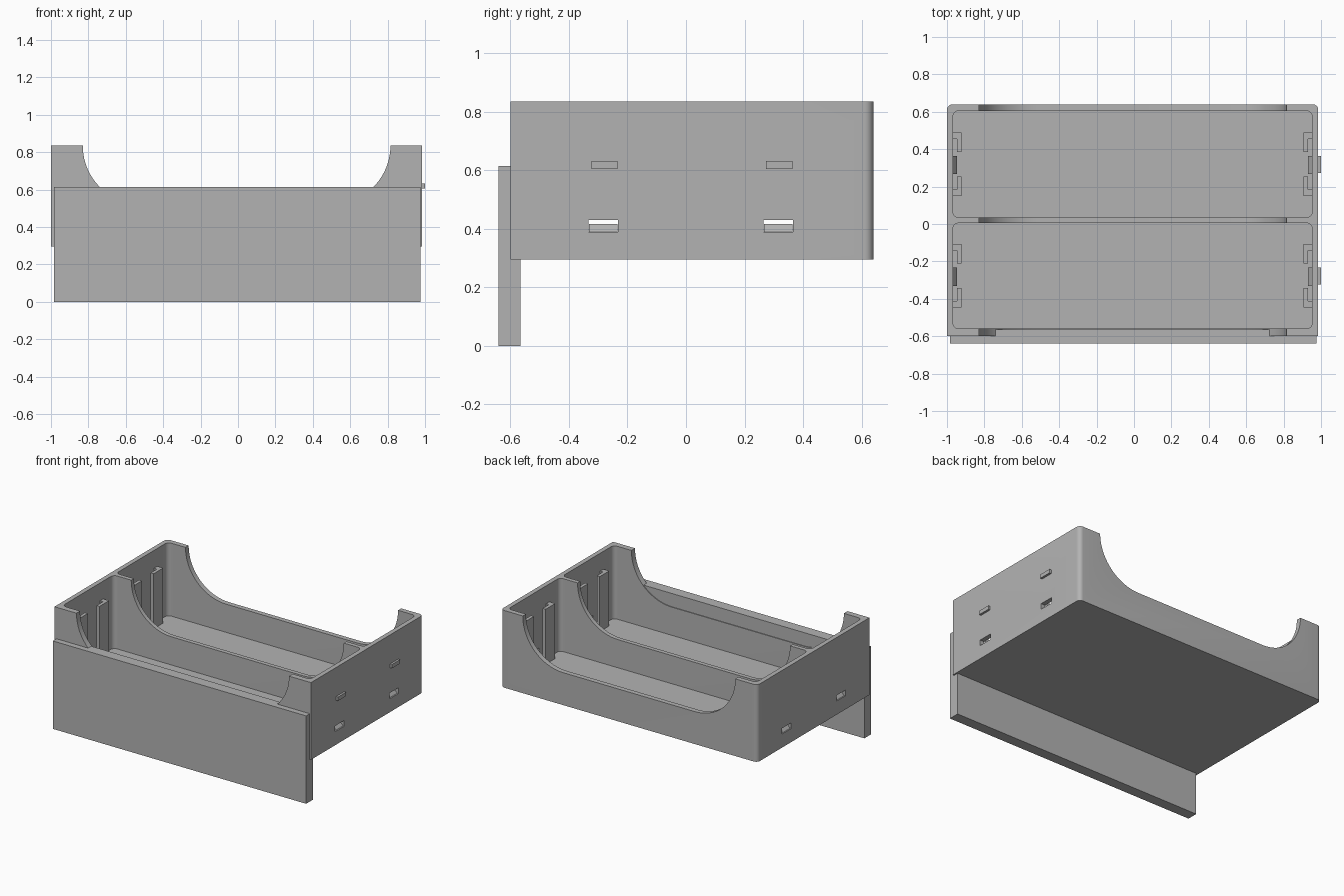
import bpy, bmesh, math
from mathutils import Vector

default = bpy.data.objects.get("Cube")
if default:
    bpy.data.objects.remove(default, do_unlink=True)

grey = bpy.data.materials.new("matte grey")
grey.use_nodes = True
colour = (0.45, 0.45, 0.45, 1)
grey.diffuse_color = colour
grey.node_tree.nodes["Principled BSDF"].inputs["Base Color"].default_value = colour

MID = -0.0075          # centre of the tray in x
FLOOR = 0.325          # top of the tray floor
BAY_CENTRES = (-0.2775, 0.32)


def prism(name, outline, axis, low, high):
    """Extrude a closed 2D outline along x, y or z."""
    place = {"x": lambda p, d: Vector((d, p[0], p[1])),
             "y": lambda p, d: Vector((p[0], d, p[1])),
             "z": lambda p, d: Vector((p[0], p[1], d))}[axis]
    bm = bmesh.new()
    face = bm.faces.new([bm.verts.new(place(p, low)) for p in outline])
    top = bmesh.ops.extrude_face_region(bm, geom=[face])["geom"]
    shift = place((0, 0), high - low)
    bmesh.ops.translate(bm, vec=shift,
                        verts=[g for g in top if isinstance(g, bmesh.types.BMVert)])
    bmesh.ops.recalc_face_normals(bm, faces=bm.faces)
    mesh = bpy.data.meshes.new(name)
    bm.to_mesh(mesh)
    bm.free()
    mesh.materials.append(grey)
    obj = bpy.data.objects.new(name, mesh)
    bpy.context.collection.objects.link(obj)
    return obj


def arc(cx, cy, radius, start, end, steps):
    angles = [math.radians(start + (end - start) * i / steps) for i in range(steps + 1)]
    return [(cx + radius * math.cos(a), cy + radius * math.sin(a)) for a in angles]


def rectangle(x0, x1, y0, y1, front=0, back=0):
    """Rectangle with separate corner radii at its low and high y ends."""
    points = []
    corners = ((x0, y0, 1, 1, 180, front), (x1, y0, -1, 1, 270, front),
               (x1, y1, -1, -1, 0, back), (x0, y1, 1, -1, 90, back))
    for x, y, sx, sy, start, r in corners:
        if r:
            points += arc(x + sx * r, y + sy * r, r, start, start + 90, 8)
        else:
            points.append((x, y))
    return points


def cut(target, cutter):
    cutter.hide_render = True
    mod = target.modifiers.new("cut", "BOOLEAN")
    mod.operation = "DIFFERENCE"
    mod.solver = "EXACT"
    mod.object = cutter
    bpy.context.view_layer.objects.active = target
    bpy.ops.object.modifier_apply(modifier=mod.name)
    bpy.data.objects.remove(cutter, do_unlink=True)


# Tray shell with two bays
tray = prism("tray", rectangle(-1, 0.985, -0.60, 0.64, 0, 0.03), "z", 0.295, 0.835)
for low, high in ((-0.56, 0.005), (0.035, 0.605)):
    cut(tray, prism("bay_cutter", rectangle(MID - 0.96, MID + 0.96, low, high, 0.03, 0.03),
                    "z", FLOOR, 1))

# Wide scooped opening through the three long walls
half, radius = 0.8225, 0.313
scoop = [(MID - half, 1)]
scoop += arc(MID - half + radius, 0.835, radius, 180, 270, 20)
scoop += arc(MID + half - radius, 0.835, radius, 270, 360, 20)
scoop.append((MID + half, 1))
cut(tray, prism("scoop_cutter", scoop, "y", -0.8, 0.8))

# Lower slots through both end walls
for centre in BAY_CENTRES:
    y = centre - 0.005
    for low, high in ((-1.1, -0.94), (0.93, 1.1)):
        cut(tray, prism("slot_cutter", rectangle(y - 0.05, y + 0.05, 0.39, 0.43),
                        "x", low, high))

# Front panel hanging below the tray
prism("front_panel", rectangle(-0.985, 0.975, -0.64, -0.565), "z", 0, 0.615)

# Card guides, catches and outer tabs at each end of each bay
for bay, centre in zip(("front", "back"), BAY_CENTRES):
    for end, side in (("right", -1), ("left", 1)):
        def inward(depth):
            return MID + side * (0.96 - depth)
        for n, way in enumerate((-1, 1)):
            guide = [(-0.005, 0.17), (0.045, 0.17), (0.045, 0.065),
                     (0.022, 0.065), (0.022, 0.135), (-0.005, 0.135)]
            outline = [(inward(d), centre + way * w) for d, w in guide]
            prism(f"{bay}_{end}_guide_{n + 1}", outline, "z", FLOOR - 0.005, 0.71)
        catch = [(-0.028, 0.385), (0.022, 0.385), (0.0, 0.417)]
        prism(f"{bay}_{end}_catch", [(inward(d), z) for d, z in catch],
              "y", centre - 0.054, centre + 0.044)
    prism(f"{bay}_tab", rectangle(centre - 0.046, centre + 0.044, 0.605, 0.632),
          "x", 0.975, 1.0)

# Smooth the rounded corners and scoops, keep edges crisp
bpy.ops.object.select_all(action="DESELECT")
tray.select_set(True)
bpy.context.view_layer.objects.active = tray
bpy.ops.object.shade_smooth_by_angle(angle=math.radians(30))
